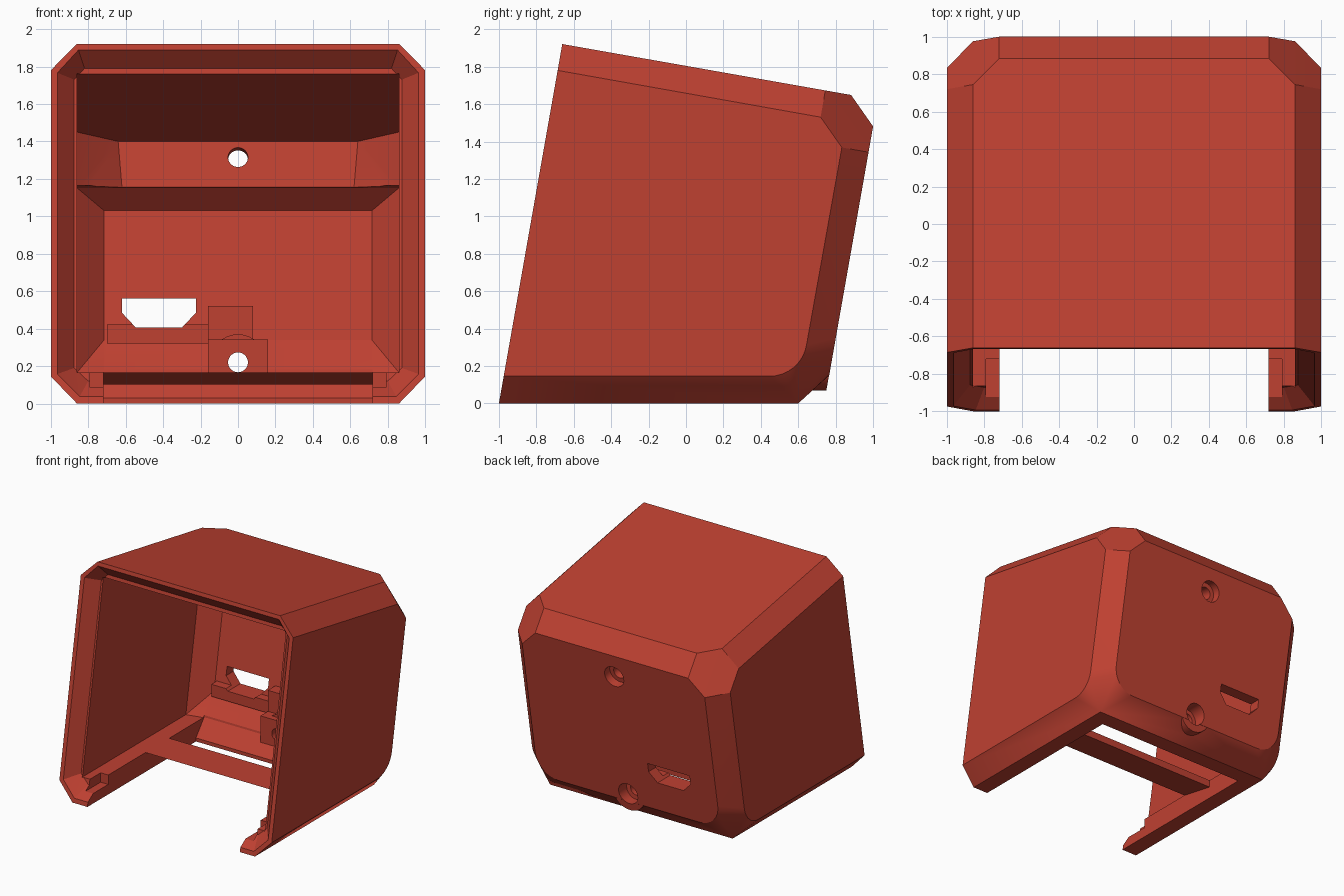
import bpy, bmesh, math
from mathutils import Vector

if "Cube" in bpy.data.objects:
    bpy.data.objects.remove(bpy.data.objects["Cube"])

S, C = math.sin(math.radians(10)), math.cos(math.radians(10))

red = bpy.data.materials.new("brick red")
red.diffuse_color = (0.52, 0.052, 0.031, 1)
red.use_nodes = True
red.node_tree.nodes["Principled BSDF"].inputs["Base Color"].default_value = red.diffuse_color


def at_z(x, u, z):
    """Point on the leaning plane of depth u, at height z."""
    return (x, (u + S * z) / C, z)


def at_v(x, u, v):
    """Point in the leaning frame: depth u, slanted height v."""
    return (x, u * C + v * S, -u * S + v * C)


def both(points):
    return [(s * x, y, z) for x, y, z in points for s in (-1, 1)]


def hull(name, points):
    """Convex solid around the given points."""
    bm = bmesh.new()
    for p in points:
        bm.verts.new(p)
    res = bmesh.ops.convex_hull(bm, input=bm.verts[:])
    junk = {g for g in res["geom_interior"] + res["geom_unused"] if isinstance(g, bmesh.types.BMVert)}
    bmesh.ops.delete(bm, geom=list(junk), context='VERTS')
    bmesh.ops.dissolve_limit(bm, angle_limit=0.01, verts=bm.verts[:], edges=bm.edges[:])
    bmesh.ops.recalc_face_normals(bm, faces=bm.faces[:])
    me = bpy.data.meshes.new(name)
    bm.to_mesh(me)
    bm.free()
    me.materials.append(red)
    ob = bpy.data.objects.new(name, me)
    bpy.context.collection.objects.link(ob)
    return ob


def box(name, x0, x1, y0, y1, z0, z1):
    return hull(name, [(x, y, z) for x in (x0, x1) for y in (y0, y1) for z in (z0, z1)])


def rod(name, start, axis, radius, length, n=32):
    a = Vector(axis).normalized()
    side = Vector((1, 0, 0))
    up = a.cross(side)
    pts = []
    for d in (0, length):
        for i in range(n):
            t = math.tau * i / n
            pts.append(Vector(start) + a * d + (side * math.cos(t) + up * math.sin(t)) * radius)
    return hull(name, pts)


def combine(target, other, op):
    m = target.modifiers.new(op.lower(), 'BOOLEAN')
    m.operation, m.object, m.solver = op, other, 'EXACT'
    bpy.context.view_layer.objects.active = target
    bpy.ops.object.modifier_apply(modifier=m.name)
    bpy.data.objects.remove(other)


# Outer body: leaning box with bevelled edges and rounded lower rear corners
FRONT, BACK, TOP = -0.985, 0.728, 1.777
body = [at_z(.86, FRONT, 0), at_z(1, FRONT, .145),
        at_v(1, FRONT, TOP - .143), at_v(.86, FRONT, TOP),
        at_v(.86, BACK - .285, TOP), at_v(.72, BACK - .145, TOP),
        at_v(1, BACK - .285, TOP - .145), at_v(1, BACK - .145, TOP - .285),
        at_v(.72, BACK, TOP - .145), at_v(.86, BACK, TOP - .285),
        (.86, .6, 0)]
for i in range(9):
    a = math.radians(-90 + 80 * i / 8)
    body.append((1, .447 + .2 * math.cos(a), .345 + .2 * math.sin(a)))
    b = math.radians(-90 + 90 * i / 8)
    body.append(at_z(.66 + .2 * math.cos(b), BACK, .35 + .2 * math.sin(b)))
shell = hull("enclosure_shell", both(body))

# Upper cavity with a sloping roof
combine(shell, hull("upper_cavity", both([
    (.86, -.75, 1.803), (.86, -1.1, 1.1), (.86, -.75, 1.1),
    (.86, .63, 1.45), (.64, .83, 1.40), (.62, .78, 1.16), (.86, .58, 1.16)])), 'DIFFERENCE')

# Lower cavity with bevelled rear edges
combine(shell, hull("lower_cavity", both([
    (.86, -1.1, .165), (.86, -1.1, 1.17), at_z(.86, .43, 1.165),
    at_z(.86, .49, 1.152), at_z(.86, .49, .165),
    at_z(.715, .63, 1.03), at_z(.715, .63, .34), (.715, .56, .165)])), 'DIFFERENCE')

# Open underside between the rails, with a ramp at the rear
combine(shell, hull("floor_opening", both([
    (.718, -1.2, -.1), (.718, .46, -.1), (.718, .46, .03), (.718, -1.2, .36)])), 'DIFFERENCE')
combine(shell, hull("floor_ramp", both([
    (.718, .1, .03), (.718, .46, .03), (.718, .57, .165),
    (.718, .60, .342), (.718, .1, .342)])), 'DIFFERENCE')

# Flared seat around the front opening
combine(shell, hull("front_seat", both([
    at_z(.85, -.995, .03), at_z(.973, -.995, .155),
    at_v(.973, -.995, TOP - .155), at_v(.855, -.995, TOP - .025),
    at_z(.80, -.88, .12), at_z(.875, -.88, .19),
    at_z(.875, -.88, 1.73), at_z(.82, -.88, 1.79)])), 'DIFFERENCE')

# Notches in the front ends of the rails
for s in (-1, 1):
    x0, x1 = sorted((s * .70, s * .79))
    combine(shell, box("rail_notch", x0, x1, -1.1, -.72, .085, .2), 'DIFFERENCE')

# Lower screw boss, flush with the back
ring = []
for i in range(32):
    t = math.tau * i / 32
    x, z = .15 * math.cos(t), .22 + .15 * math.sin(t)
    ring += [(x, .58, z), at_z(x, BACK - .001, z)]
combine(shell, hull("screw_boss", ring), 'UNION')
combine(shell, box("boss_block", -.16, .16, .53, .68, .10, .341), 'UNION')

# Board support ledges inside the back wall
combine(shell, box("support_ledge", -.70, -.12, .64, .75, .32, .423), 'UNION')
combine(shell, box("support_block", -.16, .08, .63, .76, .32, .52), 'UNION')

# Screw holes with counterbores
combine(shell, rod("lower_hole", (0, .3, .22), (0, 1, 0), .053, .7), 'DIFFERENCE')
combine(shell, rod("lower_counterbore", (0, .67, .22), (0, 1, 0), .09, .3), 'DIFFERENCE')
axis = (0, C, -S)
combine(shell, rod("upper_hole", at_z(0, .4, 1.345), axis, .053, .6), 'DIFFERENCE')
combine(shell, rod("upper_counterbore", at_z(0, BACK - .07, 1.30), axis, .09, .3), 'DIFFERENCE')

# Cable port through the back
port = [(-.62, .56), (-.225, .56), (-.225, .485), (-.30, .405), (-.545, .405), (-.62, .485)]
combine(shell, hull("cable_port", [(x, y, z) for x, z in port for y in (.45, 1.1)]), 'DIFFERENCE')

bpy.ops.object.select_all(action='DESELECT')
shell.select_set(True)
bpy.context.view_layer.objects.active = shell
bpy.ops.object.shade_smooth_by_angle(angle=math.radians(25))
